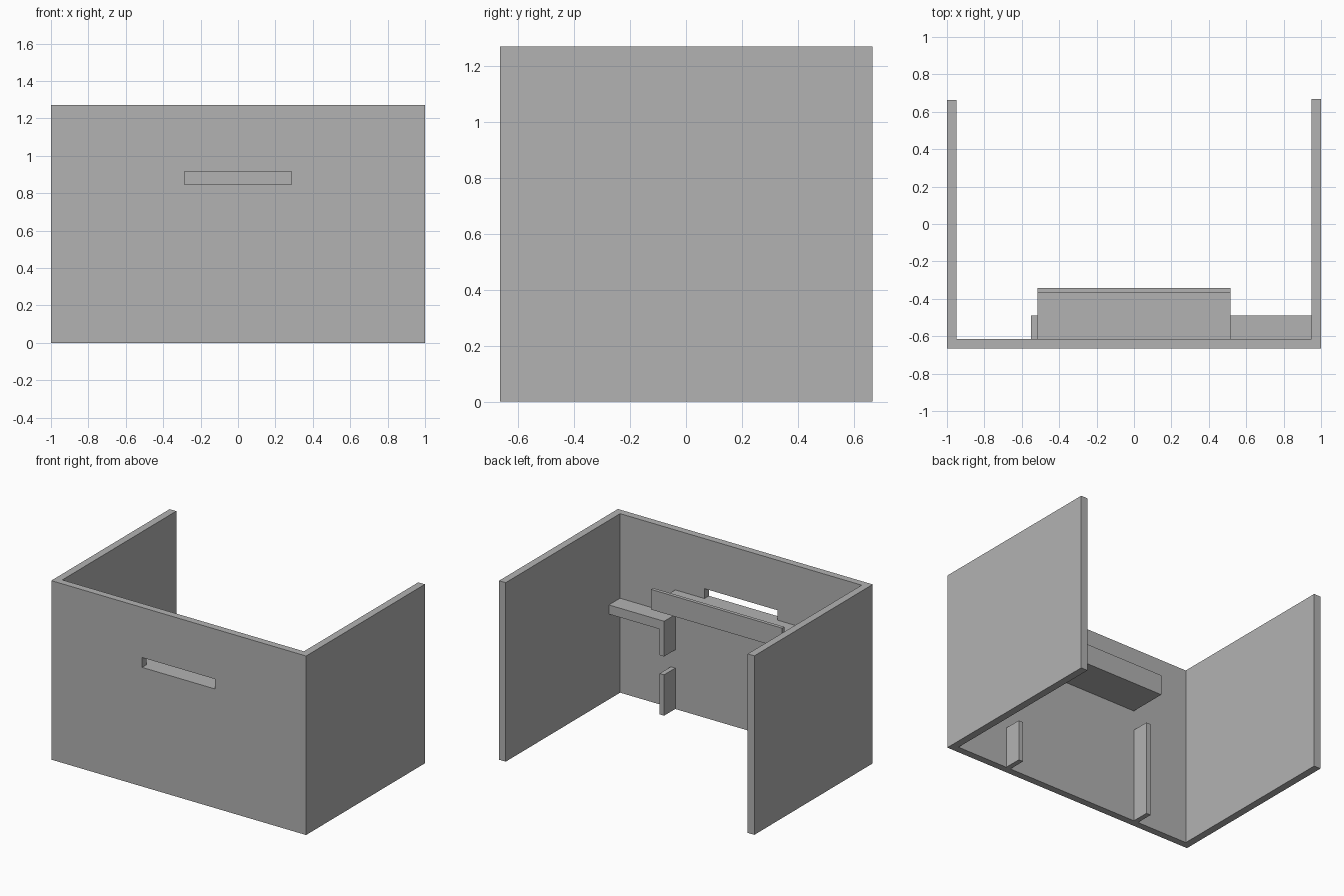
import bpy
import bmesh
from mathutils import Vector

cube = bpy.data.objects.get("Cube")
if cube:
    bpy.data.objects.remove(cube, do_unlink=True)

grey = bpy.data.materials.new("plain grey")
grey.use_nodes = True
grey.diffuse_color = (0.448, 0.448, 0.448, 1)
grey.node_tree.nodes["Principled BSDF"].inputs["Base Color"].default_value = grey.diffuse_color


def prism(name, axis, outline, start, end):
    """Extrude a closed outline, given in the two other axes, along one axis."""
    bm = bmesh.new()
    verts = []
    for point in outline:
        co = list(point)
        co.insert(axis, start)
        verts.append(bm.verts.new(co))
    face = bm.faces.new(verts)
    swept = bmesh.ops.extrude_face_region(bm, geom=[face])["geom"]
    offset = Vector((0, 0, 0))
    offset[axis] = end - start
    bmesh.ops.translate(bm, vec=offset,
                        verts=[v for v in swept if isinstance(v, bmesh.types.BMVert)])
    bmesh.ops.recalc_face_normals(bm, faces=bm.faces)
    mesh = bpy.data.meshes.new(name)
    bm.to_mesh(mesh)
    bm.free()
    mesh.materials.append(grey)
    obj = bpy.data.objects.new(name, mesh)
    bpy.context.collection.objects.link(obj)
    return obj


def rectangle(a0, a1, b0, b1):
    return [(a0, b0), (a1, b0), (a1, b1), (a0, b1)]


X, Y, Z = range(3)
HEIGHT = 1.27
OUTER, INNER = 1.0, 0.948       # side wall faces
FRONT, INSIDE = -0.665, -0.615  # front wall faces
POST_BACK = -0.49
POST_IN, POST_OUT = 0.515, 0.55
LEDGE_TOP = 0.67

# Three-sided wall, open at the back
walls = prism("walls", Z, [(-OUTER, FRONT), (OUTER, FRONT), (OUTER, 0.667), (INNER, 0.667),
                           (INNER, INSIDE), (-INNER, INSIDE), (-INNER, 0.662), (-OUTER, 0.662)],
              0, HEIGHT)

# Slot through the front wall
cutter = prism("slot_cutter", Y, rectangle(-0.287, 0.285, 0.845, 0.915), -0.8, -0.5)
cutter.hide_render = True
cutter.hide_viewport = True
cut = walls.modifiers.new("slot", 'BOOLEAN')
cut.operation = 'DIFFERENCE'
cut.solver = 'EXACT'
cut.object = cutter

# Catch tray with raised lip behind the slot
prism("tray", X, [(INSIDE, 0.81), (-0.342, 0.81), (-0.342, 0.953), (-0.367, 0.953),
                  (-0.367, 0.845), (INSIDE, 0.845)], -POST_IN, POST_IN)

# Full post on the right
prism("right_post", Y, rectangle(-POST_OUT, -POST_IN, 0, LEDGE_TOP), INSIDE, POST_BACK)

# Short post on the left, with a gap above it
prism("lower_left_post", Y, rectangle(POST_IN, POST_OUT, 0, 0.29), INSIDE, POST_BACK)

# Ledge to the left wall, turned down at its inner end
prism("left_ledge", Y, [(POST_IN, 0.42), (POST_OUT, 0.42), (POST_OUT, 0.605), (INNER, 0.605),
                        (INNER, LEDGE_TOP), (POST_IN, LEDGE_TOP)], INSIDE, POST_BACK)
